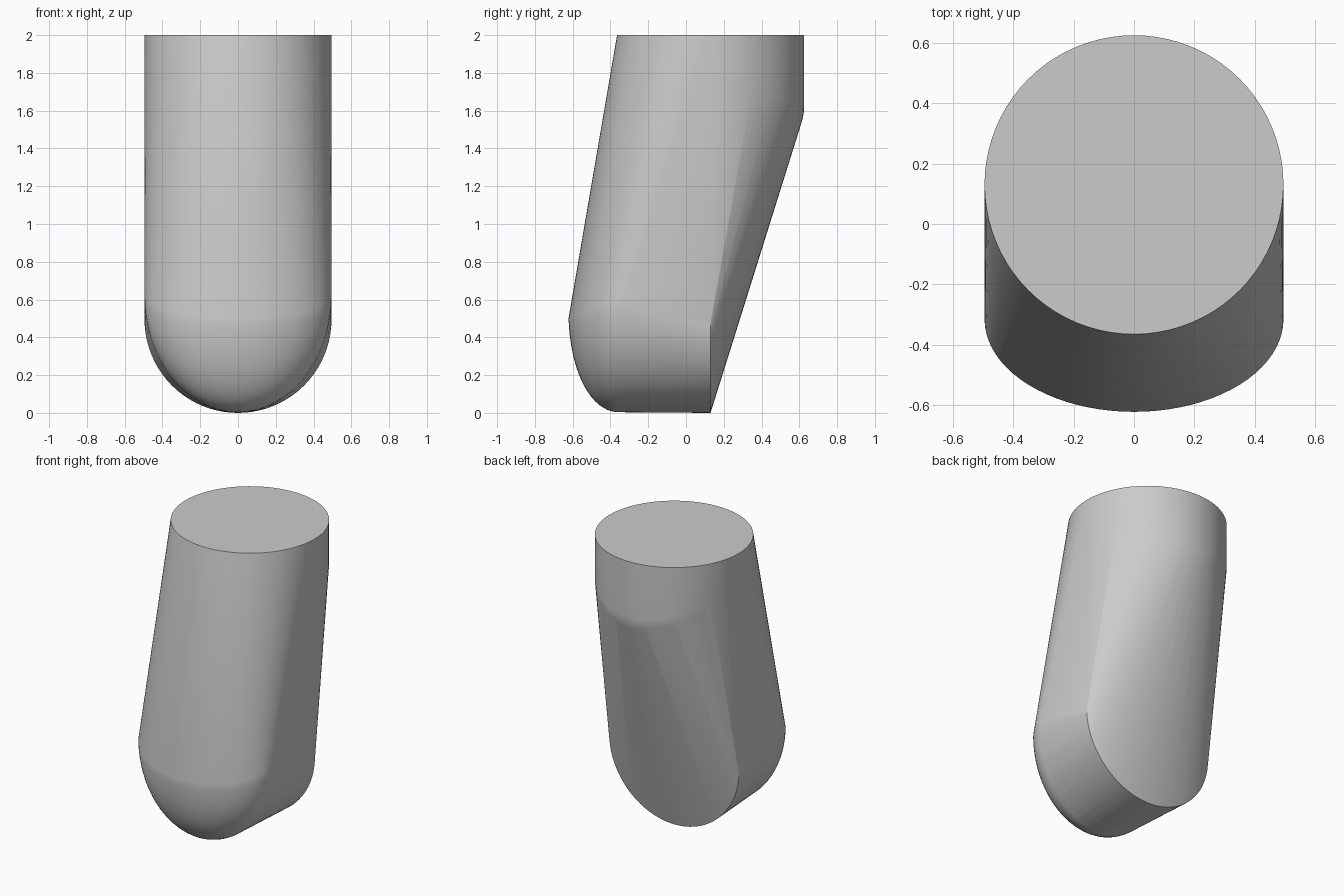
import bpy, bmesh
from math import sin, cos, pi, radians
from mathutils import Vector

cube = bpy.data.objects.get("Cube")
if cube:
    bpy.data.objects.remove(cube, do_unlink=True)

R = 0.495        # common radius
SEG = 80         # sides of every circle
BACK = 0.13      # y of the upper axis and of the lower back edge


def ring(r=1.0):
    return [(r * cos(2 * pi * i / SEG), r * sin(2 * pi * i / SEG)) for i in range(SEG)]


def bowl(centre, out, down):
    """Half ellipsoid: rim spanned by x and 'out', pole at 'down'.
    Only the half on the 'out' side is kept."""
    points = []
    for j in range(SEG // 4 + 1):
        a = pi * 2 * j / SEG
        for x, y in ring(cos(a)):
            if y > -0.001:
                points.append(Vector(centre) + Vector((R * x, 0, 0))
                              + y * Vector(out) + sin(a) * Vector(down))
    return points


# Flat top rim
points = [(x, y + BACK, 2) for x, y in ring(R)]
# Rounded upper back
points += bowl((0, BACK, 1.82), (0, R, -0.2), (0, 0, -0.385))
# Upright disc at the lower back
points += [(x, BACK, R + z) for x, z in ring(R)]
# Rounded lower front, its rim dipping forwards
points += bowl((0, -0.315, 0.62), (0, -0.307, -0.12), (0, 0.02, -0.605))

# Wrap all the parts in one skin
bm = bmesh.new()
for p in points:
    bm.verts.new(p)
bmesh.ops.remove_doubles(bm, verts=bm.verts[:], dist=0.0005)
bmesh.ops.convex_hull(bm, input=bm.verts[:])
bmesh.ops.delete(bm, geom=[v for v in bm.verts if not v.link_faces], context='VERTS')
bmesh.ops.dissolve_limit(bm, angle_limit=radians(0.1), verts=bm.verts[:], edges=bm.edges[:])
bmesh.ops.recalc_face_normals(bm, faces=bm.faces[:])
mesh = bpy.data.meshes.new("rounded_body")
bm.to_mesh(mesh)
bm.free()

body = bpy.data.objects.new("rounded_body", mesh)
bpy.context.collection.objects.link(body)

# Plain grey
grey = bpy.data.materials.new("grey")
grey.use_nodes = True
colour = (0.6, 0.6, 0.6, 1)
grey.diffuse_color = colour
for node in grey.node_tree.nodes:
    if node.type == 'BSDF_PRINCIPLED':
        node.inputs["Base Color"].default_value = colour
mesh.materials.append(grey)

bpy.ops.object.select_all(action='DESELECT')
body.select_set(True)
bpy.context.view_layer.objects.active = body
bpy.ops.object.shade_smooth_by_angle(angle=radians(20))
